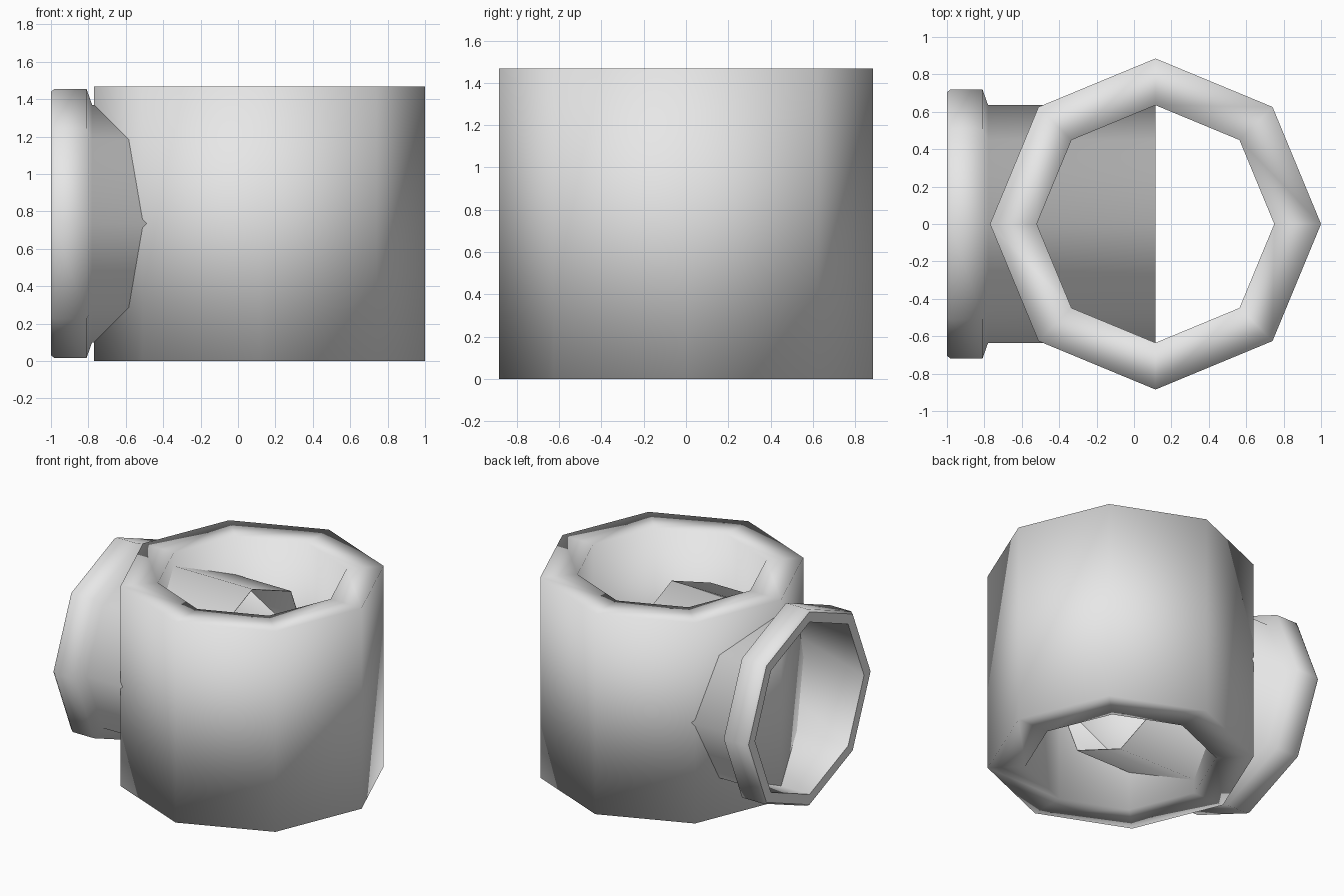
import bpy, bmesh
from math import pi
from mathutils import Matrix, Vector

SIDES = 8

cube = bpy.data.objects.get("Cube")
if cube:
    bpy.data.objects.remove(cube, do_unlink=True)

grey = bpy.data.materials.new("light_grey")
grey.use_nodes = True
colour = (0.8, 0.8, 0.8, 1)
grey.diffuse_color = colour
grey.node_tree.nodes["Principled BSDF"].inputs["Base Color"].default_value = colour


def lathe(name, profile, placement, flat_height=None):
    """Turn a closed (radius, height) profile into an eight-sided ring."""
    bm = bmesh.new()
    rings = []
    for i in range(SIDES):
        turn = Matrix.Rotation(2 * pi * i / SIDES, 4, "Z")
        rings.append([bm.verts.new(turn @ Vector((r, 0, h))) for r, h in profile])
    for i, ring in enumerate(rings):
        after = rings[(i + 1) % SIDES]
        for j in range(len(profile)):
            k = (j + 1) % len(profile)
            face = bm.faces.new((ring[j], after[j], after[k], ring[k]))
            on_rim = flat_height is not None and all(
                abs(v.co.z - flat_height) < 0.001 for v in face.verts)
            face.smooth = not on_rim
    bmesh.ops.recalc_face_normals(bm, faces=bm.faces)
    bmesh.ops.transform(bm, matrix=placement, verts=bm.verts)
    mesh = bpy.data.meshes.new(name)
    bm.to_mesh(mesh)
    bm.free()
    mesh.materials.append(grey)
    obj = bpy.data.objects.new(name, mesh)
    bpy.context.scene.collection.objects.link(obj)
    return obj


# Upright thick-walled tube, smooth over its rims
lathe("main_tube",
      [(0.885, 0), (0.885, 1.467), (0.635, 1.467), (0.635, 0)],
      Matrix.Translation((0.115, 0, 0)))

# Thin side pipe running from the tube's axis out to a collared mouth
lathe("side_pipe",
      [(0.635, 0), (0.635, 0.895), (0.72, 0.925), (0.72, 1.095),
       (0.705, 1.115), (0.63, 1.115), (0.63, 0)],
      Matrix.Translation((0.115, 0, 0.735)) @ Matrix.Rotation(-pi / 2, 4, "Y"),
      flat_height=1.115)
